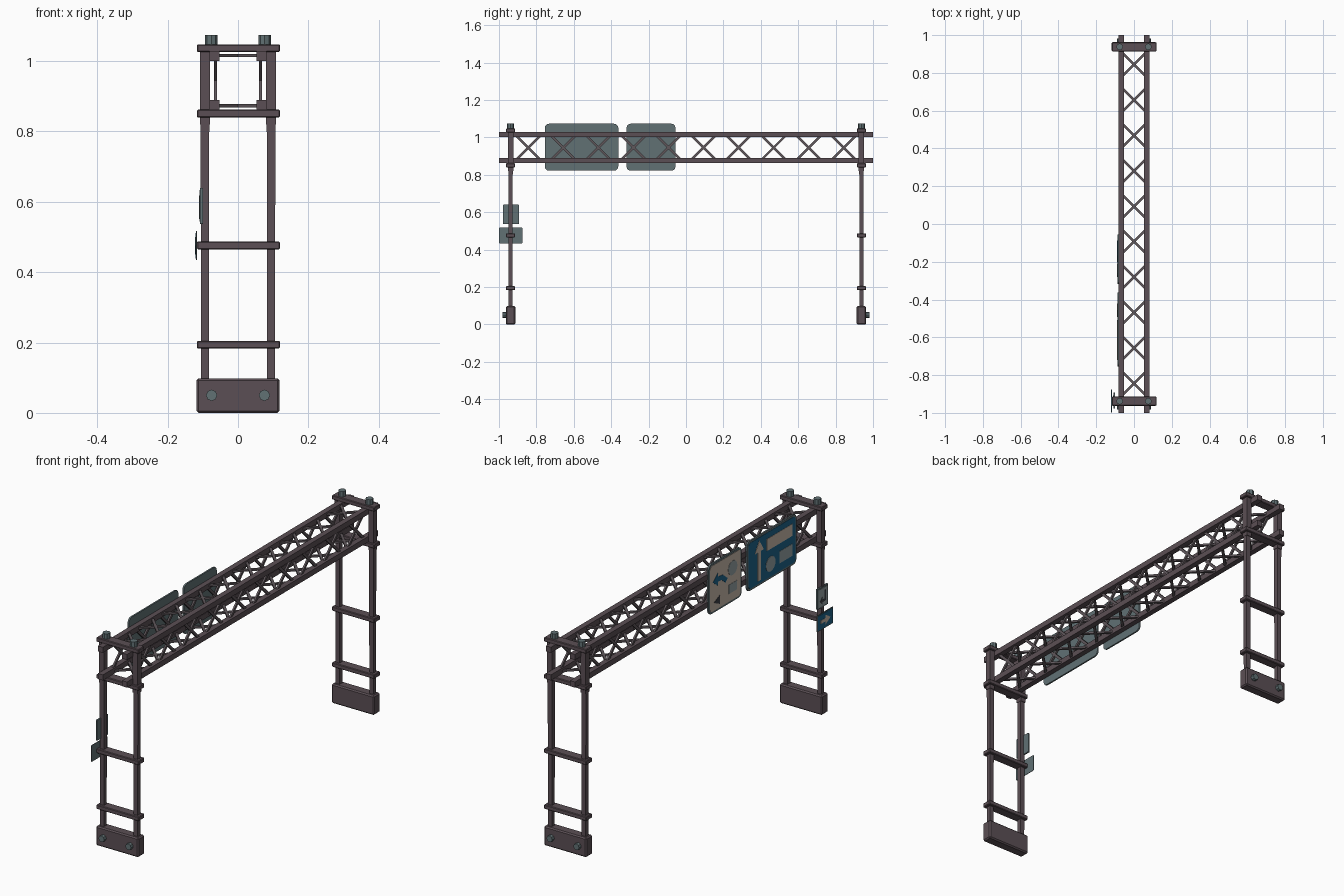
import bpy, bmesh, math
from mathutils import Vector, Matrix

if "Cube" in bpy.data.objects:
    bpy.data.objects.remove(bpy.data.objects["Cube"])


def material(name, col):
    m = bpy.data.materials.new(name)
    m.diffuse_color = (*col, 1)
    m.use_nodes = True
    m.node_tree.nodes["Principled BSDF"].inputs["Base Color"].default_value = m.diffuse_color
    return m


METAL = material("dark_mauve_steel", (0.105, 0.078, 0.09))
BRACE = material("brace_steel", (0.115, 0.095, 0.105))
TEAL = material("teal_grey", (0.12, 0.165, 0.175))
BLUE = material("sign_blue", (0.012, 0.125, 0.255))
BEIGE = material("sign_beige", (0.58, 0.48, 0.40))
GREY = material("sign_grey", (0.30, 0.36, 0.37))
DARK = material("sign_dark", (0.045, 0.05, 0.06))


def finish(bm, name, mat):
    bmesh.ops.recalc_face_normals(bm, faces=bm.faces[:])
    me = bpy.data.meshes.new(name)
    bm.to_mesh(me)
    bm.free()
    me.materials.append(mat)
    ob = bpy.data.objects.new(name, me)
    bpy.context.collection.objects.link(ob)
    return ob


def add_box(bm, c, size, rot=Matrix()):
    m = Matrix.Translation(c) @ rot @ Matrix.Diagonal((*size, 1))
    return bmesh.ops.create_cube(bm, size=1, matrix=m)["verts"]


def box(name, c, size, mat, bevel=0.0):
    bm = bmesh.new()
    add_box(bm, c, size)
    if bevel:
        bmesh.ops.bevel(bm, geom=bm.edges[:], offset=bevel, segments=1, affect='EDGES')
    return finish(bm, name, mat)


def cylinder(name, c, r, depth, mat, rot=Matrix(), r2=None):
    bm = bmesh.new()
    bmesh.ops.create_cone(bm, cap_ends=True, segments=8, radius1=r, radius2=r2 or r,
                          depth=depth, matrix=Matrix.Translation(c) @ rot)
    return finish(bm, name, mat)


def plate(name, pts, x0, x1, mat):
    """Flat outline in (y, z) extruded along x."""
    bm = bmesh.new()
    f = bm.faces.new([bm.verts.new((x0, y, z)) for y, z in pts])
    ext = bmesh.ops.extrude_face_region(bm, geom=[f])["geom"]
    bmesh.ops.translate(bm, vec=(x1 - x0, 0, 0),
                        verts=[e for e in ext if isinstance(e, bmesh.types.BMVert)])
    return finish(bm, name, mat)


def rounded(y0, y1, z0, z1, r):
    pts = []
    for cy, cz, a0 in ((y1 - r, z1 - r, 0), (y0 + r, z1 - r, 90),
                       (y0 + r, z0 + r, 180), (y1 - r, z0 + r, 270)):
        for k in range(4):
            a = math.radians(a0 + 30 * k)
            pts.append((cy + r * math.cos(a), cz + r * math.sin(a)))
    return pts


def disc(cy, cz, r):
    return [(cy + r * math.cos(k * math.pi / 8), cz + r * math.sin(k * math.pi / 8))
            for k in range(16)]


# Two ladder-like end frames
PY = 0.938
for s, side in ((-1, "front"), (1, "back")):
    y = s * PY
    box(side + "_base", (0, y, 0.049), (0.237, 0.051, 0.098), METAL, 0.006)
    for i, z in enumerate((0.194, 0.476, 0.851, 1.037)):
        box(f"{side}_crossbar_{i}", (0.001, y, z), (0.236, 0.048, 0.022), METAL, 0.003)
    for t, lr in ((-1, "left"), (1, "right")):
        x = t * 0.094
        bm = bmesh.new()
        lower = add_box(bm, (x, y, 0.455), (0.022, 0.021, 0.75))
        for v in lower:                       # slight widening upward
            if v.co.z > 0.5:
                v.co.x = x + (v.co.x - x) * 1.12
                v.co.y = y + (v.co.y - y) * 1.12
        add_box(bm, (x, y, 0.925), (0.028, 0.03, 0.21))
        finish(bm, f"{side}_{lr}_post", METAL)
        # top cap and base bolt
        cylinder(f"{side}_{lr}_cap", (t * 0.076, y, 1.06), 0.018, 0.030, TEAL)
        cylinder(f"{side}_{lr}_bolt", (t * 0.075, s * 0.970, 0.05), 0.016, 0.022, TEAL,
                 Matrix.Rotation(math.pi / 2, 4, 'X'))

# Truss: four chords
CX, ZB, ZT = 0.067, 0.876, 1.015
for t, lr in ((-1, "left"), (1, "right")):
    for z, n in ((ZB, "lower"), (ZT, "upper")):
        box(f"{lr}_{n}_chord", (t * CX, 0, z), (0.028, 2.0, 0.028), METAL)

# Crossed braces on all four sides of the truss
bm = bmesh.new()
zm = (ZB + ZT) / 2
for k in range(10):
    y = (k - 4.5) * 0.1875
    for d in (-1, 1):
        for t in (-1, 1):
            add_box(bm, (t * 0.064, y, zm), (0.009, 0.175, 0.013),
                    Matrix.Rotation(d * math.pi / 4, 4, 'X'))
        for z in (ZB - 0.003, ZT + 0.001):
            add_box(bm, (0, y, z), (0.013, 0.17, 0.009),
                    Matrix.Rotation(d * math.pi / 4, 4, 'Z'))
finish(bm, "truss_braces", BRACE)


class Sign:
    """Panel facing -x; details placed with u (viewer's left to right) and v (up), 0..1."""

    def __init__(self, name, y0, y1, z0, z1, xb, xf, rad, rim, face):
        self.n, self.y1, self.z0, self.x = name, y1, z0, xf
        self.w, self.h, self.k = y1 - y0, z1 - z0, 0
        plate(name + "_panel", rounded(y0, y1, z0, z1, rad), xb, xf, TEAL)
        plate(name + "_face", rounded(y0 + rim, y1 - rim, z0 + rim, z1 - rim, rad * 0.7),
              xf + 0.001, xf - 0.0015, face)

    def shape(self, part, uv, mat):
        pts = [(self.y1 - u * self.w, self.z0 + v * self.h) for u, v in uv]
        plate(f"{self.n}_{part}", pts, self.x - 0.001, self.x - 0.003, mat)

    def rect(self, part, u0, u1, v0, v1, mat):
        self.shape(part, ((u0, v0), (u1, v0), (u1, v1), (u0, v1)), mat)

    def disc(self, part, u, v, r, mat):
        plate(f"{self.n}_{part}", disc(self.y1 - u * self.w, self.z0 + v * self.h, r),
              self.x - 0.001, self.x - 0.003, mat)


# Large blue sign
b = Sign("large_sign", -0.755, -0.362, 0.822, 1.073, -0.079, -0.087, 0.022, 0.01, BLUE)
b.shape("up_arrow", ((0.21, 0.1), (0.27, 0.1), (0.27, 0.68), (0.33, 0.68), (0.24, 0.9),
                     (0.15, 0.68), (0.21, 0.68)), BEIGE)
b.rect("wide_patch", 0.39, 0.91, 0.60, 0.84, BEIGE)
b.disc("round_patch", 0.47, 0.30, 0.038, GREY)
b.rect("small_patch", 0.65, 0.91, 0.2, 0.44, GREY)

# Medium beige sign
m = Sign("medium_sign", -0.318, -0.056, 0.822, 1.073, -0.079, -0.087, 0.022, 0.01, BEIGE)
m.shape("turn_arrow", ((0.12, 0.62), (0.27, 0.76), (0.27, 0.68), (0.42, 0.66), (0.56, 0.54),
                       (0.50, 0.47), (0.38, 0.57), (0.27, 0.58), (0.27, 0.50)), BLUE)
m.disc("round_patch", 0.72, 0.68, 0.036, GREY)
m.shape("triangle", ((0.15, 0.2), (0.33, 0.29), (0.33, 0.11)), DARK)
m.rect("small_patch", 0.6, 0.85, 0.2, 0.38, GREY)

# Two small signs on the front left post
p = Sign("upper_post_sign", -0.978, -0.892, 0.537, 0.640, -0.100, -0.108, 0.003, 0.007, GREY)
p.shape("turn_arrow", ((0.2, 0.32), (0.42, 0.5), (0.42, 0.38), (0.62, 0.38), (0.62, 0.78),
                       (0.74, 0.78), (0.74, 0.26), (0.42, 0.26), (0.42, 0.14)), DARK)
q = Sign("lower_post_sign", -1.0, -0.874, 0.434, 0.517, -0.1165, -0.119, 0.003, 0.005, BLUE)
q.shape("right_arrow", ((0.2, 0.4), (0.5, 0.4), (0.5, 0.2), (0.82, 0.5), (0.5, 0.8),
                        (0.5, 0.6), (0.2, 0.6)), BEIGE)
